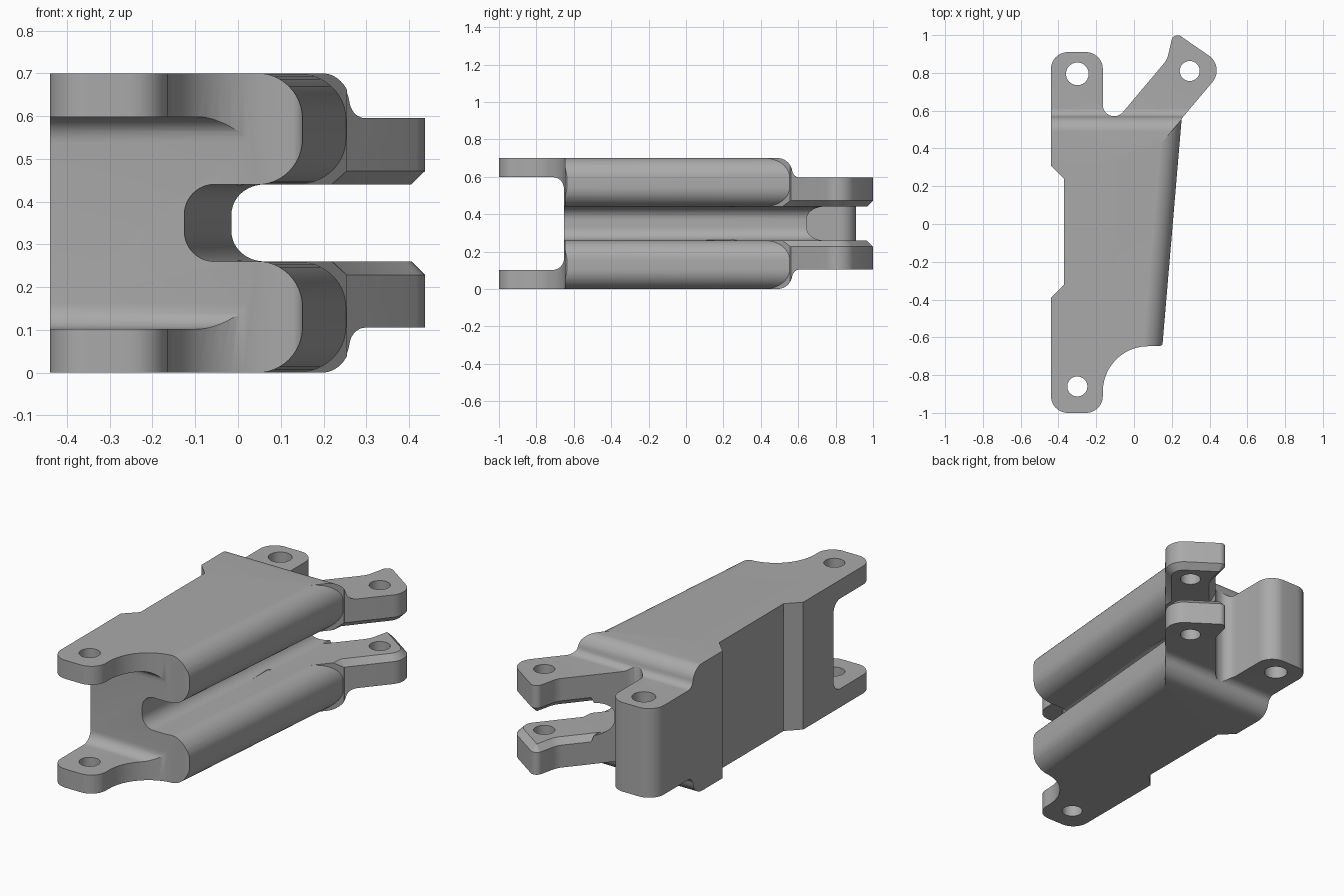
import bpy, bmesh, math
from mathutils import Vector

cube = bpy.data.objects.get("Cube")
if cube:
    bpy.data.objects.remove(cube, do_unlink=True)

MID = 0.35       # mirror plane height
SLANT = 0.085    # sideways drift of the slot and rails along the body


def rounded(points, segments=12):
    """Polygon from (a, b[, radius]) corners, filleting those with a radius."""
    out = []
    for i, p in enumerate(points):
        c = Vector(p[:2])
        if len(p) == 2:
            out.append(c)
            continue
        u = (Vector(points[i - 1][:2]) - c).normalized()
        v = (Vector(points[(i + 1) % len(points)][:2]) - c).normalized()
        half = u.angle(v) / 2
        centre = c + (u + v).normalized() * p[2] / math.sin(half)
        start = c + u * p[2] / math.tan(half) - centre
        end = c + v * p[2] / math.tan(half) - centre
        sweep = math.atan2(start.cross(end), start.dot(end))
        for s in range(segments + 1):
            t = sweep * s / segments
            co, si = math.cos(t), math.sin(t)
            out.append(centre + Vector((start.x * co - start.y * si,
                                        start.x * si + start.y * co)))
    return out


def prism(name, points, axis, lo, hi):
    """Extrude a polygon along an axis; y prisms follow the slant."""
    place = {"x": lambda p, t: (t, p.x, p.y),
             "y": lambda p, t: (p.x + SLANT * t, t, p.y),
             "z": lambda p, t: (p.x, p.y, t)}[axis]
    bm = bmesh.new()
    rings = [[bm.verts.new(place(p, t)) for p in points] for t in (lo, hi)]
    for ring in rings:
        bm.faces.new(ring)
    n = len(points)
    for i in range(n):
        j = (i + 1) % n
        bm.faces.new((rings[0][i], rings[0][j], rings[1][j], rings[1][i]))
    bmesh.ops.recalc_face_normals(bm, faces=bm.faces)
    mesh = bpy.data.meshes.new(name)
    bm.to_mesh(mesh)
    bm.free()
    obj = bpy.data.objects.new(name, mesh)
    bpy.context.collection.objects.link(obj)
    return obj


def combine(target, tool, operation="DIFFERENCE"):
    """Apply a boolean and discard the tool."""
    mod = target.modifiers.new(tool.name, "BOOLEAN")
    mod.operation, mod.object, mod.solver = operation, tool, "EXACT"
    bpy.context.view_layer.objects.active = target
    bpy.ops.object.modifier_apply(modifier=mod.name)
    bpy.data.objects.remove(tool, do_unlink=True)


# Plan outline: front lug, slanted body, forked arm, rear lug, side recess
plan = rounded([
    (-0.44, -1, 0.09), (-0.165, -1, 0.09), (-0.165, -0.647, 0.24),
    (0.156, -0.647, 0.03), (0.255, 0.561),
    (0.483, 0.832, 0.095), (0.21, 1.02, 0.032), (0.175, 0.87, 0.1),
    (-0.165, 0.466, 0.06), (-0.165, 0.91, 0.09), (-0.44, 0.91, 0.09),
    (-0.44, 0.31), (-0.37, 0.24), (-0.37, -0.32), (-0.44, -0.39)])
bracket = prism("clevis_bracket", plan, "z", -0.1, 0.8)

# Rounded rails along the right side of the body
rail_cut = prism("rail_cut", [Vector(p) for p in (
    (0, -1.3), (0.8, -1.3), (0.8, 1.206), (0, 0.254))], "z", -0.2, 0.9)
for z in (-0.0005, 0.4395):
    rail = prism("rail", rounded([
        (-1, z), (0.205, z, 0.105), (0.205, z + 0.261, 0.105), (-1, z + 0.261)]),
        "y", -1.5, 1.5)
    combine(rail_cut, rail)
combine(bracket, rail_cut)

# Side profile: full height body stepping down to the rear lugs
step = [(0.555, 0.7, 0.08), (0.575, 0.595, 0.045), (1.3, 0.595)]
lower = [(p[0], 2 * MID - p[1], *p[2:]) for p in reversed(step)]
side = prism("side_profile",
             rounded([(-1.3, 0), (-1.3, 0.7)] + step + lower), "x", -1, 1)
combine(bracket, side, "INTERSECT")

# Long slot between the rails and the arms
combine(bracket, prism("slot", rounded([
    (1, 0.26), (1, 0.44), (-0.07, 0.44, 0.07), (-0.07, 0.26, 0.07)]),
    "y", -1.5, 1.5))

# Gap between the two front lugs
combine(bracket, prism("front_gap", rounded([
    (-1.3, 0.102), (-0.653, 0.102, 0.06), (-0.653, 0.598, 0.06), (-1.3, 0.598)]),
    "x", -1, 1))

# Pin holes
for x, y, r in ((-0.3, -0.86, 0.053), (-0.3, 0.795, 0.06), (0.295, 0.81, 0.053)):
    circle = [Vector((x + r * math.cos(a), y + r * math.sin(a)))
              for a in (math.tau * i / 40 for i in range(40))]
    combine(bracket, prism("pin_hole", circle, "z", -0.3, 1))

# Chamfer the facing edges of the two arms
bm = bmesh.new()
bm.from_mesh(bracket.data)
bmesh.ops.remove_doubles(bm, verts=bm.verts, dist=0.0002)


def on_arm_rim(e):
    flat = all(abs(abs(v.co.z - MID) - 0.09) < 0.001 for v in e.verts)
    mid = (e.verts[0].co + e.verts[1].co) / 2
    clear = (mid.xy - Vector((0.295, 0.81))).length > 0.065
    ends = all(v.co.y > 0.535 and v.co.x > -0.03 for v in e.verts)
    return (flat and clear and ends and len(e.link_faces) == 2
            and e.calc_face_angle(0) > 1)


bmesh.ops.bevel(bm, geom=[e for e in bm.edges if on_arm_rim(e)], offset=0.032,
                offset_type="OFFSET", segments=1, affect="EDGES",
                clamp_overlap=False)
bm.to_mesh(bracket.data)
bm.free()

# Single metal colour
metal = bpy.data.materials.new("grey_metal")
metal.use_nodes = True
colour = (0.4, 0.4, 0.4, 1)
metal.diffuse_color = colour
metal.node_tree.nodes["Principled BSDF"].inputs["Base Color"].default_value = colour
bracket.data.materials.clear()
bracket.data.materials.append(metal)
for poly in bracket.data.polygons:
    poly.material_index = 0

bpy.ops.object.select_all(action="DESELECT")
bracket.select_set(True)
bpy.context.view_layer.objects.active = bracket
bpy.ops.object.shade_smooth_by_angle(angle=math.radians(30))
